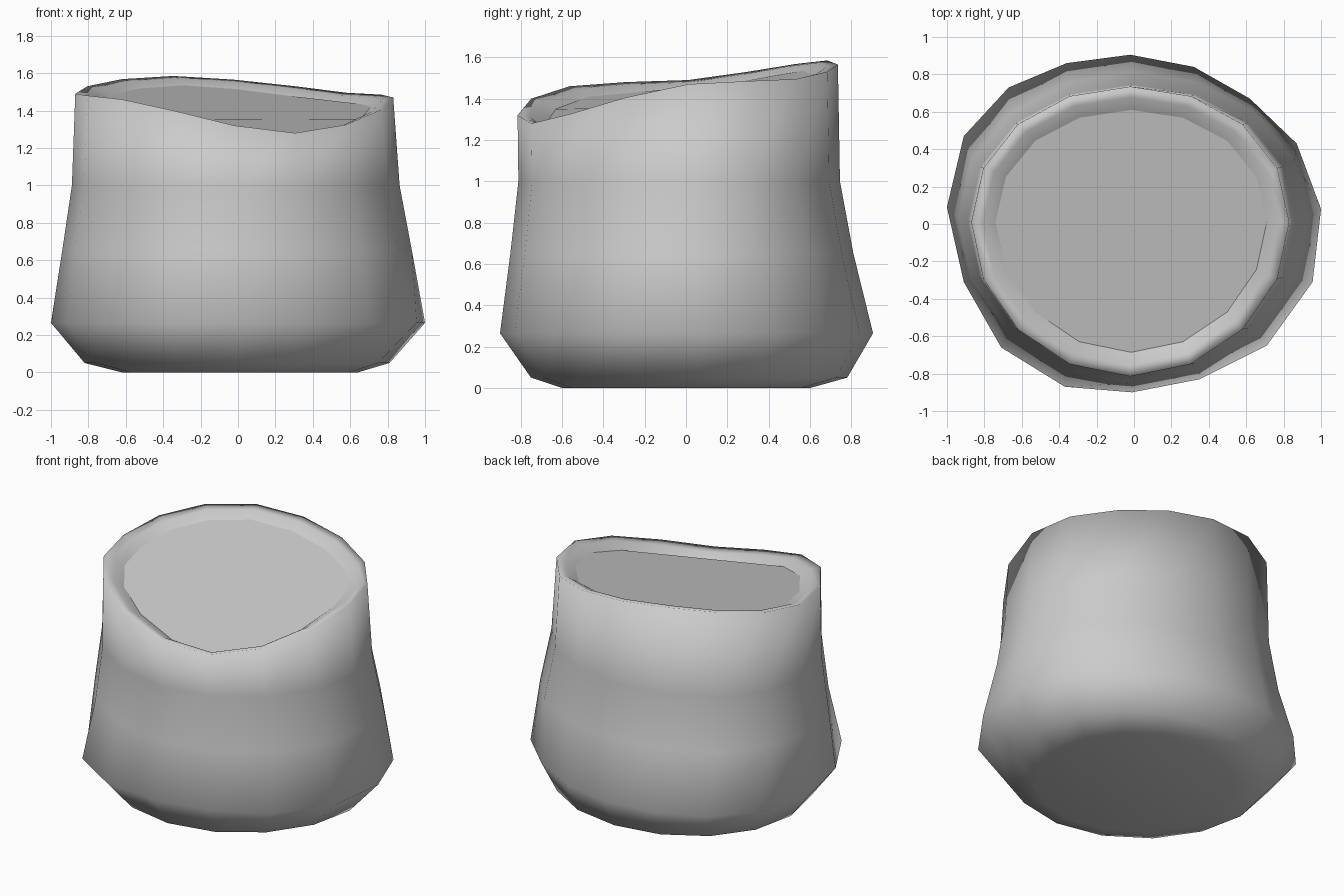
import bpy
from math import cos, sin, pi

if "Cube" in bpy.data.objects:
    bpy.data.objects.remove(bpy.data.objects["Cube"])

N = 16
ANG = [2 * pi * i / N for i in range(N)]

# Hand-shaped widest ring, counter-clockwise from +x
belly = [(1.0, .08), (.87, .43), (.62, .67), (.32, .84), (-.02, .905), (-.36, .86),
         (-.67, .73), (-.91, .47), (-1.0, .09), (-.91, -.31), (-.71, -.66), (-.37, -.87),
         (-.01, -.90), (.35, -.83), (.71, -.65), (.955, -.31)]
# Wavy rim heights, same order
rim_z = [1.47, 1.485, 1.495, 1.53, 1.565, 1.585, 1.568, 1.53,
         1.49, 1.48, 1.46, 1.40, 1.32, 1.28, 1.325, 1.405]


def ring(cx, cy, rx, ry, z, lift=0.05):
    """Slightly skewed ellipse ring; z is a number or a list per vertex."""
    zs = z if isinstance(z, list) else [z] * N
    return [(cx + rx * cos(a), cy + ry * sin(a) + lift * cos(a) ** 2, h)
            for a, h in zip(ANG, zs)]


def lowered(d):
    return [h - d for h in rim_z]


def add_object(name, verts, faces, flat=()):
    me = bpy.data.meshes.new(name)
    me.from_pydata(verts, [], faces)
    for p in me.polygons:
        p.use_smooth = p.index not in flat
    me.update()
    ob = bpy.data.objects.new(name, me)
    bpy.context.collection.objects.link(ob)
    return ob


# Pot body: base, belly, waist, rim and inner lip
rings = [
    ring(.01, .0, .63, .60, 0, .02),
    ring(-.005, .015, .815, .765, .05, .03),
    [(x, y, .265) for x, y in belly],
    ring(-.005, -.02, .935, .83, .65),
    ring(-.012, -.033, .876, .778, 1.0),
    ring(-.02, -.04, .85, .775, rim_z),
    ring(-.017, -.038, .79, .715, lowered(.012)),
    ring(-.015, -.038, .725, .648, lowered(.05)),
]
verts = [v for r in rings for v in r]
faces = [tuple(reversed(range(N)))]
for k in range(len(rings) - 1):
    for i in range(N):
        j = (i + 1) % N
        faces.append((k * N + i, k * N + j, (k + 1) * N + j, (k + 1) * N + i))
add_object("pot_body", verts, faces)

# Flat filling just below the rim
add_object("pot_filling", rings[-1], [tuple(range(N))], flat={0})
